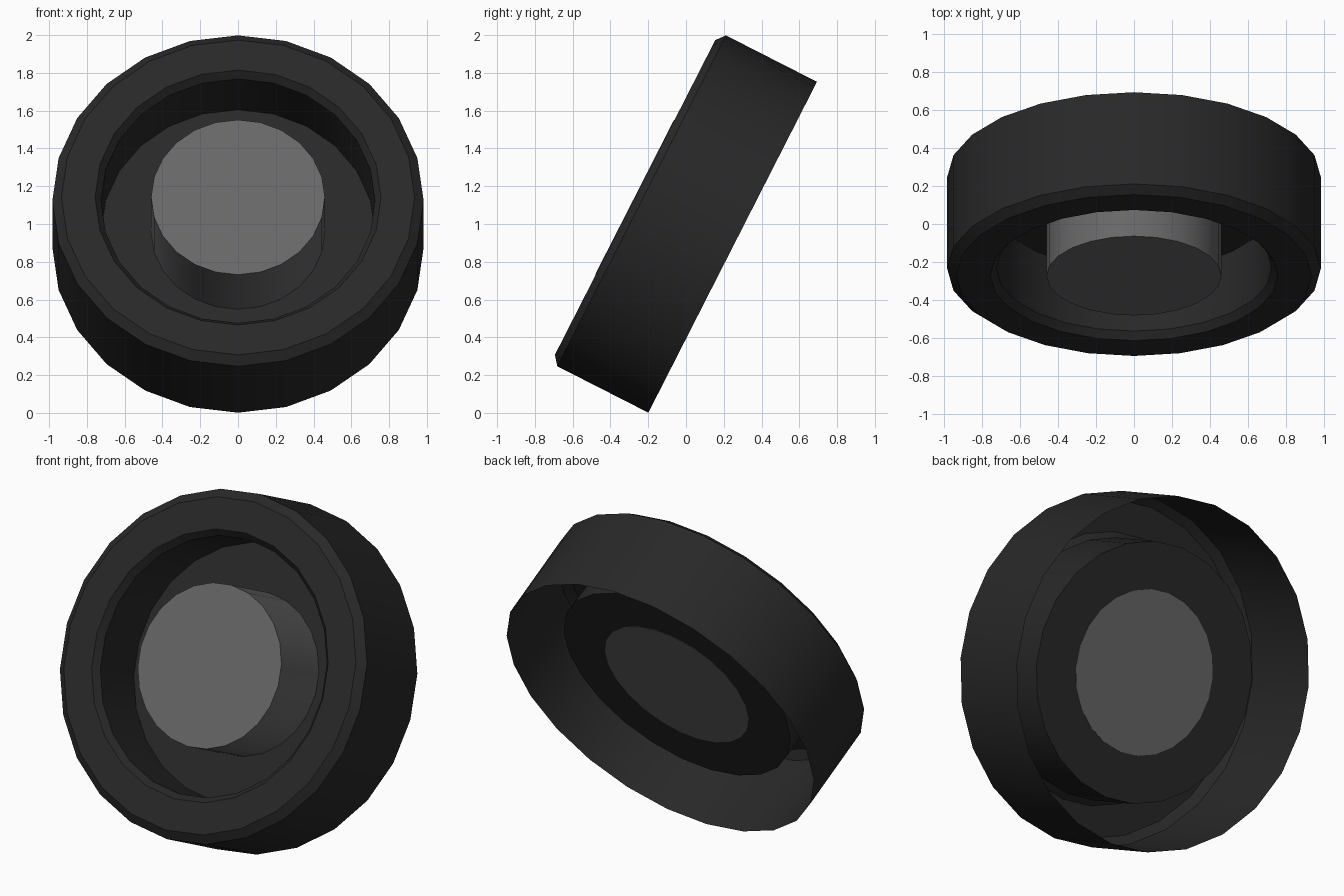
import bpy
import bmesh
from math import sin, cos, pi, radians
from mathutils import Matrix

cube = bpy.data.objects.get("Cube")
if cube:
    bpy.data.objects.remove(cube, do_unlink=True)

SIDES = 24
# Local z is the wheel axis, leaning back so the open front looks slightly up
LEAN = Matrix.Translation((0, 0.247, 0.877)) @ Matrix.Rotation(radians(63), 4, "X")


def make_material(name, value):
    mat = bpy.data.materials.new(name)
    mat.use_nodes = True
    colour = (value, value, value, 1)
    mat.diffuse_color = colour
    mat.node_tree.nodes["Principled BSDF"].inputs["Base Color"].default_value = colour
    return mat


def lathe(name, profile, mat, back_cap=False, front_cap=False):
    """Spin (radius, depth) points round the wheel axis, with optional flat caps."""
    bm = bmesh.new()
    rings = []
    for radius, depth in profile:
        angles = [2 * pi * i / SIDES for i in range(SIDES)]
        rings.append([bm.verts.new((radius * cos(a), radius * sin(a), depth)) for a in angles])
    for low, high in zip(rings, rings[1:]):
        for i in range(SIDES):
            j = (i + 1) % SIDES
            bm.faces.new((low[i], low[j], high[j], high[i]))
    if back_cap:
        bm.faces.new(rings[0][::-1])
    if front_cap:
        bm.faces.new(rings[-1])
    mesh = bpy.data.meshes.new(name)
    bm.to_mesh(mesh)
    bm.free()
    mesh.materials.append(mat)
    obj = bpy.data.objects.new(name, mesh)
    bpy.context.collection.objects.link(obj)
    obj.matrix_world = LEAN
    bpy.ops.object.select_all(action="DESELECT")
    obj.select_set(True)
    bpy.context.view_layer.objects.active = obj
    bpy.ops.object.shade_smooth_by_angle(angle=radians(30))
    return obj


rubber = make_material("dark rubber", 0.021)
metal = make_material("grey metal", 0.135)

# Thin outer shell, open at the back, with a bevelled front rim
# and an inner wall that runs back to the floor
lathe("outer_shell",
      [(0.983, 0), (0.983, 0.541), (0.935, 0.58), (0.757, 0.58), (0.725, 0.54), (0.725, 0.18)],
      rubber, front_cap=True)

# Hub cylinder, just showing through the floor at the back
lathe("hub", [(0.46, 0.178), (0.46, 0.583)], metal, back_cap=True, front_cap=True)
